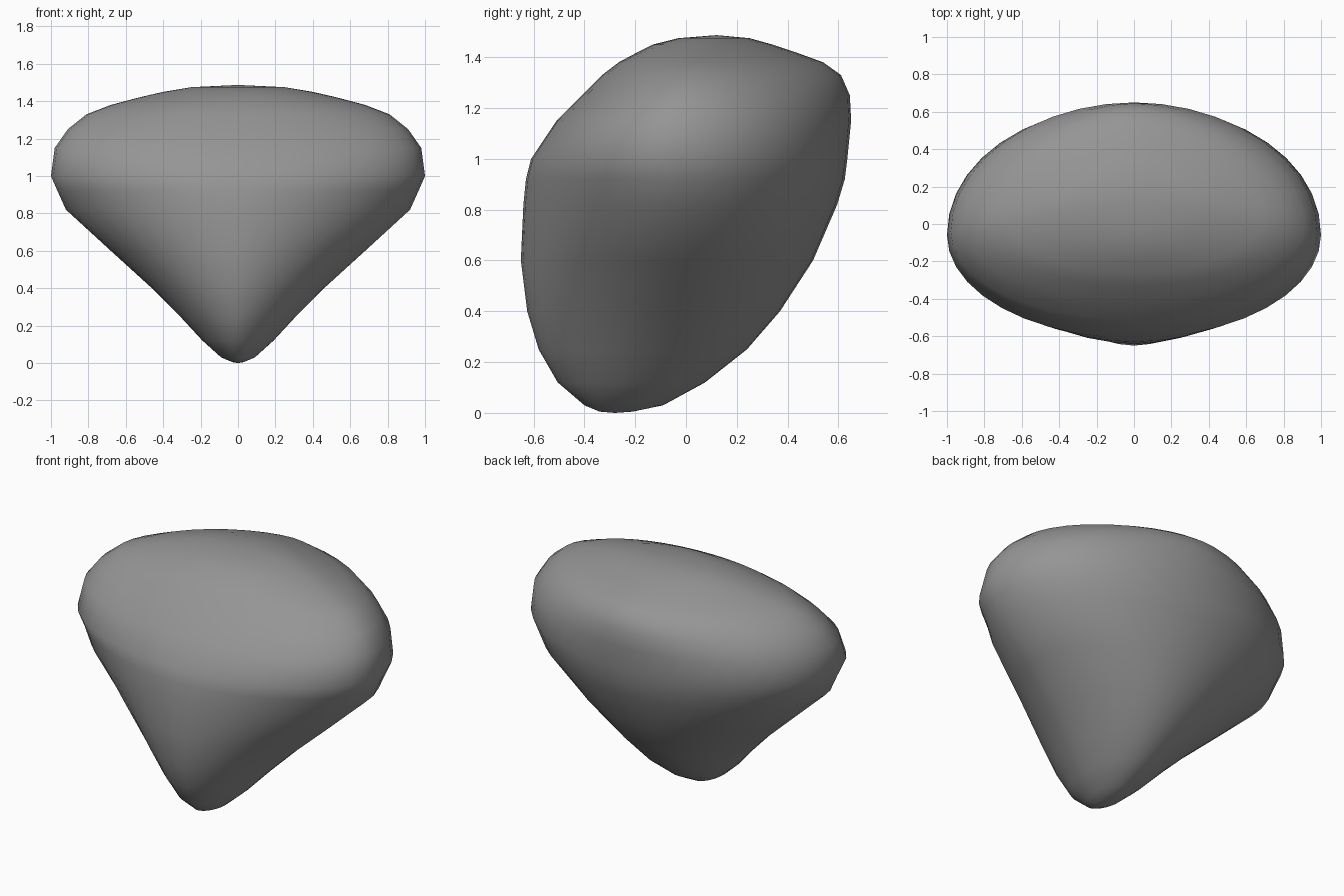
import bpy, bmesh
from math import cos, sin, pi, copysign

cube = bpy.data.objects.get("Cube")
if cube:
    bpy.data.objects.remove(cube, do_unlink=True)

SEGMENTS = 40

# Stone cross-sections: height, half width, front y, back y, y of widest point,
# front roundness, back roundness (2 is an ellipse, less is more pointed)
SECTIONS = [
    (0.005, 0.03, -0.34, -0.21, -0.27, 2, 2),
    (0.03, 0.09, -0.4, -0.09, -0.25, 1.9, 2),
    (0.12, 0.19, -0.505, 0.075, -0.22, 1.8, 2),
    (0.25, 0.31, -0.58, 0.24, -0.18, 1.75, 2),
    (0.4, 0.46, -0.625, 0.37, -0.13, 1.75, 2),
    (0.6, 0.68, -0.65, 0.5, -0.08, 1.75, 2),
    (0.82, 0.92, -0.64, 0.595, -0.06, 1.8, 2),
    (0.92, 0.965, -0.63, 0.625, -0.06, 1.85, 2),
    (1.0, 1.0, -0.61, 0.635, -0.06, 2, 2.05),
    (1.15, 0.98, -0.51, 0.65, -0.04, 2.05, 1.95),
    (1.25, 0.91, -0.41, 0.645, -0.01, 2.05, 1.8),
    (1.33, 0.81, -0.33, 0.61, 0.02, 2, 1.7),
    (1.38, 0.68, -0.265, 0.54, 0.04, 2, 1.65),
    (1.42, 0.53, -0.19, 0.43, 0.07, 2, 1.65),
    (1.45, 0.4, -0.13, 0.34, 0.09, 2, 1.7),
    (1.475, 0.25, -0.03, 0.25, 0.11, 2, 1.8),
]


def ring(bm, z, half, front, back, mid, front_power, back_power):
    """One egg-shaped loop, with separate front and back curves."""
    verts = []
    for i in range(SEGMENTS):
        a = 2 * pi * i / SEGMENTS
        c, s = cos(a), sin(a)
        depth, power = (back - mid, back_power) if s > 0 else (mid - front, front_power)
        x = half * copysign(abs(c) ** (2 / power), c)
        y = mid + depth * copysign(abs(s) ** (2 / power), s)
        verts.append(bm.verts.new((x, y, z)))
    return verts


def fan(bm, loop, tip):
    for i, v in enumerate(loop):
        bm.faces.new((v, loop[(i + 1) % SEGMENTS], tip))


# Stone body lofted through the sections and closed at both tips
bm = bmesh.new()
rings = [ring(bm, *section) for section in SECTIONS]
for low, high in zip(rings, rings[1:]):
    for i in range(SEGMENTS):
        j = (i + 1) % SEGMENTS
        bm.faces.new((low[i], low[j], high[j], high[i]))
fan(bm, rings[0], bm.verts.new((0, -0.28, 0)))
fan(bm, rings[-1], bm.verts.new((0, 0.12, 1.487)))
bmesh.ops.recalc_face_normals(bm, faces=bm.faces)
for face in bm.faces:
    face.smooth = True
mesh = bpy.data.meshes.new("wedge_stone")
bm.to_mesh(mesh)
bm.free()

# Plain grey stone colour
grey = bpy.data.materials.new("stone_grey")
grey.use_nodes = True
colour = (0.3, 0.3, 0.3, 1)
grey.diffuse_color = colour
grey.node_tree.nodes["Principled BSDF"].inputs["Base Color"].default_value = colour
mesh.materials.append(grey)

stone = bpy.data.objects.new("wedge_stone", mesh)
bpy.context.collection.objects.link(stone)
